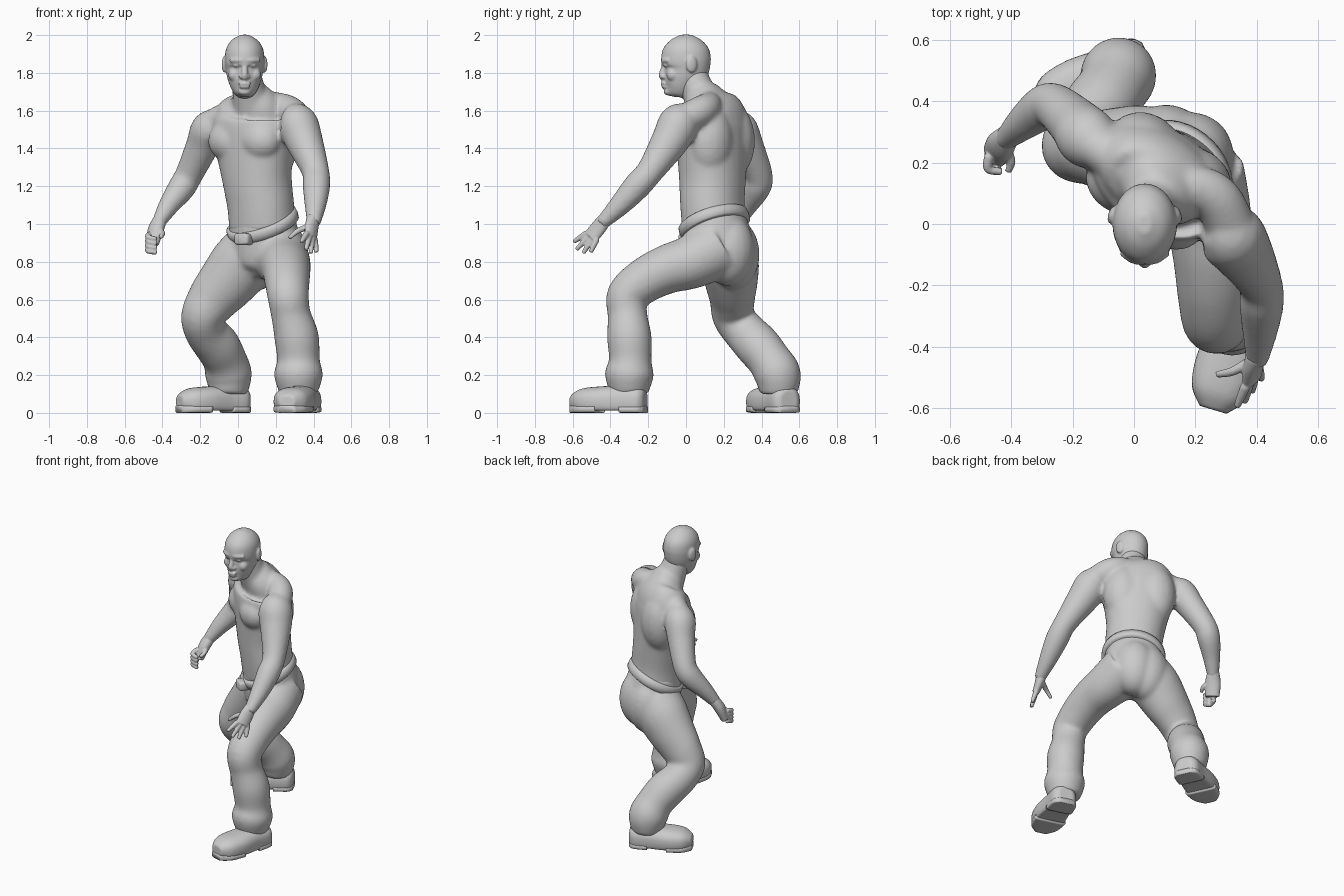
import bpy, bmesh, math
from mathutils import Vector, Matrix

if "Cube" in bpy.data.objects:
    bpy.data.objects.remove(bpy.data.objects["Cube"], do_unlink=True)

shade = (.6, .6, .6, 1)
grey = bpy.data.materials.new("plain grey")
grey.use_nodes = True
grey.diffuse_color = shade
grey.node_tree.nodes["Principled BSDF"].inputs["Base Color"].default_value = shade

ACROSS = Vector((1, 0, 0))
UP = Vector((0, 0, 1))
TURN = math.radians(-35)                      # torso is twisted to its right
LEFT = Vector((math.cos(TURN), math.sin(TURN), 0))
FRONT = Vector((LEFT.y, -LEFT.x, 0))


def catmull_rom(before, start, end, after, t):
    """Blend one value between start and end, guided by its neighbours."""
    slope_in, slope_out = (end - before) / 2, (after - start) / 2
    ease = t * t * (3 - 2 * t)
    bend = t * (1 - t) * ((1 - t) * slope_in - t * slope_out)
    return start + (end - start) * ease + bend


def spline(rows, steps):
    """Smooth curve through rows of (x, y, z, half width, half depth)."""
    rows = [tuple(row) if len(row) == 5 else (*row, row[-1]) for row in rows]
    padded = [rows[0], *rows, rows[-1]]
    curve = []
    for window in zip(padded, padded[1:], padded[2:], [*padded[3:]]):
        for step in range(steps):
            curve.append([catmull_rom(*values, step / steps) for values in zip(*window)])
    return curve + [rows[-1]]


def tube(bm, rows, side=ACROSS, sides=24, power=1.0, steps=5):
    """Loft elliptic rings along a path and cap both ends."""
    points = spline(rows, steps)
    centres = [Vector(point[:3]) for point in points]
    last = len(points) - 1
    rings = []
    for i, centre in enumerate(centres):
        tangent = (centres[min(i + 1, last)] - centres[max(i - 1, 0)]).normalized()
        wide = (side - tangent * side.dot(tangent)).normalized()
        deep = tangent.cross(wide)
        ring = []
        for j in range(sides):
            angle = math.tau * j / sides
            c, s = [math.copysign(abs(value) ** power, value)
                    for value in (math.cos(angle), math.sin(angle))]
            ring.append(bm.verts.new(centre + wide * c * points[i][3] + deep * s * points[i][4]))
        rings.append(ring)
    for lower, upper in zip(rings, rings[1:]):
        for j in range(sides):
            bm.faces.new((lower[j - 1], lower[j], upper[j], upper[j - 1]))
    bm.faces.new(rings[0][::-1])
    bm.faces.new(rings[-1])


def blob(bm, centre, radii, yaw=0):
    matrix = (Matrix.Translation(centre) @ Matrix.Rotation(yaw, 4, 'Z')
              @ Matrix.Diagonal((*radii, 1)))
    bmesh.ops.create_uvsphere(bm, u_segments=20, v_segments=14, radius=1, matrix=matrix)


def finish(name, bm, voxel=0, smooth=0):
    """Turn the parts into one object, fused into a single smooth skin if asked."""
    mesh = bpy.data.meshes.new(name)
    bm.to_mesh(mesh)
    bm.free()
    mesh.materials.append(grey)
    mesh.shade_smooth()
    part = bpy.data.objects.new(name, mesh)
    bpy.context.collection.objects.link(part)
    if voxel:
        fuse = part.modifiers.new("fuse", 'REMESH')
        fuse.mode, fuse.voxel_size, fuse.use_smooth_shade = 'VOXEL', voxel, True
        soften = part.modifiers.new("soften", 'SMOOTH')
        soften.factor, soften.iterations = .5, smooth
    return part


# Torso and neck
bm = bmesh.new()
tube(bm, [(.13, .15, .98, .18, .16), (.12, .14, 1.1, .18, .16), (.1, .14, 1.25, .19, .165),
          (.08, .14, 1.5, .235, .165), (.08, .14, 1.58, .21, .145), (.08, .11, 1.64, .15, .11),
          (.06, .08, 1.7, .09)], LEFT, 32, .93)
tube(bm, [(.08, .13, 1.56, .11), (.06, .07, 1.69, .09), (.04, .03, 1.8, .08)])
# Trapezius muscles
tube(bm, [(.07, .1, 1.65, .06), (.19, .12, 1.63, .07), (.27, .08, 1.6, .08), (.32, -.02, 1.55, .08)], UP)
tube(bm, [(.05, .12, 1.63, .06), (-.04, .2, 1.58, .075), (-.15, .27, 1.53, .07)], UP)
# Pectorals and shoulder blades
chest = Vector((.08, .14, 1.44))
for sign in (-1, 1):
    outward = LEFT * sign * .1
    blob(bm, chest + outward + FRONT * .075, (.12, .1, .11), TURN)
    blob(bm, chest + outward - FRONT * .055, (.13, .12, .2), TURN)
# Left arm, then right arm, from shoulder to wrist
tube(bm, [(.26, 0, 1.56, .07), (.31, -.035, 1.535, .108), (.35, -.085, 1.44, .1), (.41, -.19, 1.28, .073),
          (.415, -.26, 1.2, .073), (.41, -.35, 1.1, .058), (.4, -.45, 1, .036)])
tube(bm, [(-.1, .25, 1.53, .08), (-.15, .28, 1.5, .1), (-.19, .325, 1.41, .088), (-.26, .385, 1.26, .074),
          (-.3, .375, 1.19, .073), (-.365, .325, 1.1, .056), (-.425, .27, 1, .036)])
finish("torso_and_arms", bm, .011, 12)

# Head
bm = bmesh.new()
face = Vector((.035, 0, 1.8))


def on_face(x, y, z):
    return face + Vector((x, y, z))


skull = [(-.07, -.125, .02, .02), (-.065, -.11, .046, .05), (-.045, -.08, .07, .08), (-.02, -.03, .09, .104),
         (0, .02, .1, .122), (0, .07, .105, .132), (0, .13, .097, .12), (0, .175, .067, .08), (0, .202, .02, .03)]
tube(bm, [(*on_face(0, y, z), wide, deep) for y, z, wide, deep in skull], ACROSS, 32)
# Nose, lips and chin
tube(bm, [(*on_face(0, -.11, .05), .012), (*on_face(0, -.127, -.01), .018), (*on_face(0, -.115, -.03), .016)])
blob(bm, on_face(0, -.117, -.057), (.034, .017, .011))
blob(bm, on_face(0, -.114, -.073), (.03, .017, .011))
blob(bm, on_face(0, -.092, -.1), (.034, .026, .02))
for sign in (-1, 1):
    # Brow, eye, nostril, cheek and ear
    tube(bm, [(*on_face(sign * x, y, .066), .013) for x, y in ((.01, -.12), (.04, -.116), (.075, -.09))], UP)
    blob(bm, on_face(sign * .042, -.108, .038), (.018, .01, .008))
    blob(bm, on_face(sign * .018, -.12, -.02), (.013, .013, .01))
    blob(bm, on_face(sign * .055, -.07, -.01), (.032, .033, .035))
    blob(bm, on_face(sign * .106, .03, .045), (.013, .03, .045), sign * .3)
finish("head", bm, .006, 5)


# Hands: a palm, and digits given as bases, middles and tips
def hand(name, palm, spread, digits):
    bm = bmesh.new()
    tube(bm, palm, spread)
    for base, middle, tip in digits:
        tube(bm, [(*base, .017), (*middle, .015), (*tip, .011)], Vector((.3, .2, .9)), 12)
    finish(name, bm, .005, 3)


knuckles, spread = Vector((.385, -.5, .935)), Vector((.55, .7, -.4)).normalized()
digits = [((.375, -.45, .985), (.32, -.48, .965), (.27, -.49, .925))]
for i, tip in enumerate([(.335, -.595, .905), (.36, -.58, .865), (.385, -.545, .845), (.415, -.505, .85)]):
    base = knuckles + spread * (i - 1.5) * .025
    digits.append((base, base.lerp(Vector(tip), .5), tip))
hand("left_hand", [(.4, -.425, 1.03, .036, .034), (.39, -.46, .985, .045, .03), (.385, -.505, .93, .046, .022)],
     spread, digits)

digits = [((-.42, .25, .97), (-.4, .205, .95), (-.41, .17, .93))]
curl = [Vector((-.47, .225, .945)), Vector((-.475, .18, .93)), Vector((-.43, .17, .92))]
for i in range(4):
    digits.append([joint - UP * .024 * i for joint in curl])
hand("right_hand", [(-.41, .29, 1.03, .036, .034), (-.435, .255, .97, .05, .036), (-.455, .225, .89, .046, .028)],
     Vector((.3, -.7, -.4)), digits)

# Trousers: hips, buttocks, left leg, right leg
bm = bmesh.new()
tube(bm, [(.125, .145, 1.04, .18, .16), (.14, .17, .9, .188, .178), (.14, .18, .78, .165), (.13, .18, .71, .1)],
     LEFT, 32)
blob(bm, (.185, .225, .86), (.14, .14, .19))
blob(bm, (.105, .25, .84), (.14, .14, .19))
tube(bm, [(.2, .16, .87, .163), (.24, .03, .8, .143), (.255, -.1, .76, .13), (.26, -.22, .7, .12),
          (.265, -.31, .62, .11), (.28, -.31, .52, .105), (.31, -.3, .4, .118), (.32, -.295, .28, .113),
          (.32, -.3, .2, .13), (.32, -.3, .1, .1)])
tube(bm, [(.08, .21, .87, .155), (.02, .23, .79, .168, .157), (-.06, .24, .69, .155, .14),
          (-.135, .245, .6, .136, .12), (-.187, .25, .51, .115, .11), (-.168, .31, .43, .113),
          (-.11, .38, .355, .12), (-.07, .44, .28, .116), (-.05, .485, .2, .124), (-.05, .49, .1, .1)])
finish("trousers", bm, .011, 12)

# Belt and buckle, sloping down to the front
middle, axis = Vector((.13, .15, 1)), Vector((-.34, -.3, .89)).normalized()
bm = bmesh.new()
tube(bm, [(*(middle + axis * rise), .2 - inset, .184 - inset) for rise, inset in
          ((-.03, .02), (-.025, 0), (.025, 0), (.03, .02))], LEFT, 40, 1, 2)
finish("belt", bm)
bm = bmesh.new()
clasp = middle + FRONT * .178 - UP * .08
tube(bm, [(*(clasp + FRONT * out), size, size * .7) for out, size in ((-.03, .045), (.02, .045), (.03, .035))],
     LEFT, 24, .5, 1)
finish("buckle", bm).modifiers.new("rounding", 'BEVEL').width = .003


# Shoes with flat soles, each from a heel point to a toe point
def shoe(name, heel, toe):
    heel, toe = Vector((*heel, 0)), Vector((*toe, 0))
    across = (toe - heel).cross(UP).normalized()
    shape = [(0, .05, .06), (.08, .08, .08), (.3, .088, .085), (.62, .103, .08), (.86, .09, .068), (1, .045, .035)]
    bm = bmesh.new()
    tube(bm, [(*(heel.lerp(toe, along) + UP * .06), wide, tall) for along, wide, tall in shape], across, 24, .8)
    for vert in bm.verts:
        vert.co.z = max(vert.co.z, .012)
    finish(name, bm, .008, 4)
    for part, section, thick in (("heel", shape[:3], .018), ("sole", shape[3:], .02)):
        bm = bmesh.new()
        tube(bm, [(*(heel.lerp(toe, along) + UP * thick), wide, thick) for along, wide, tall in section],
             across, 24, .4)
        finish(name + "_" + part, bm)


shoe("left_shoe", (.375, -.215), (.258, -.605))
shoe("right_shoe", (.048, .545), (-.312, .375))
